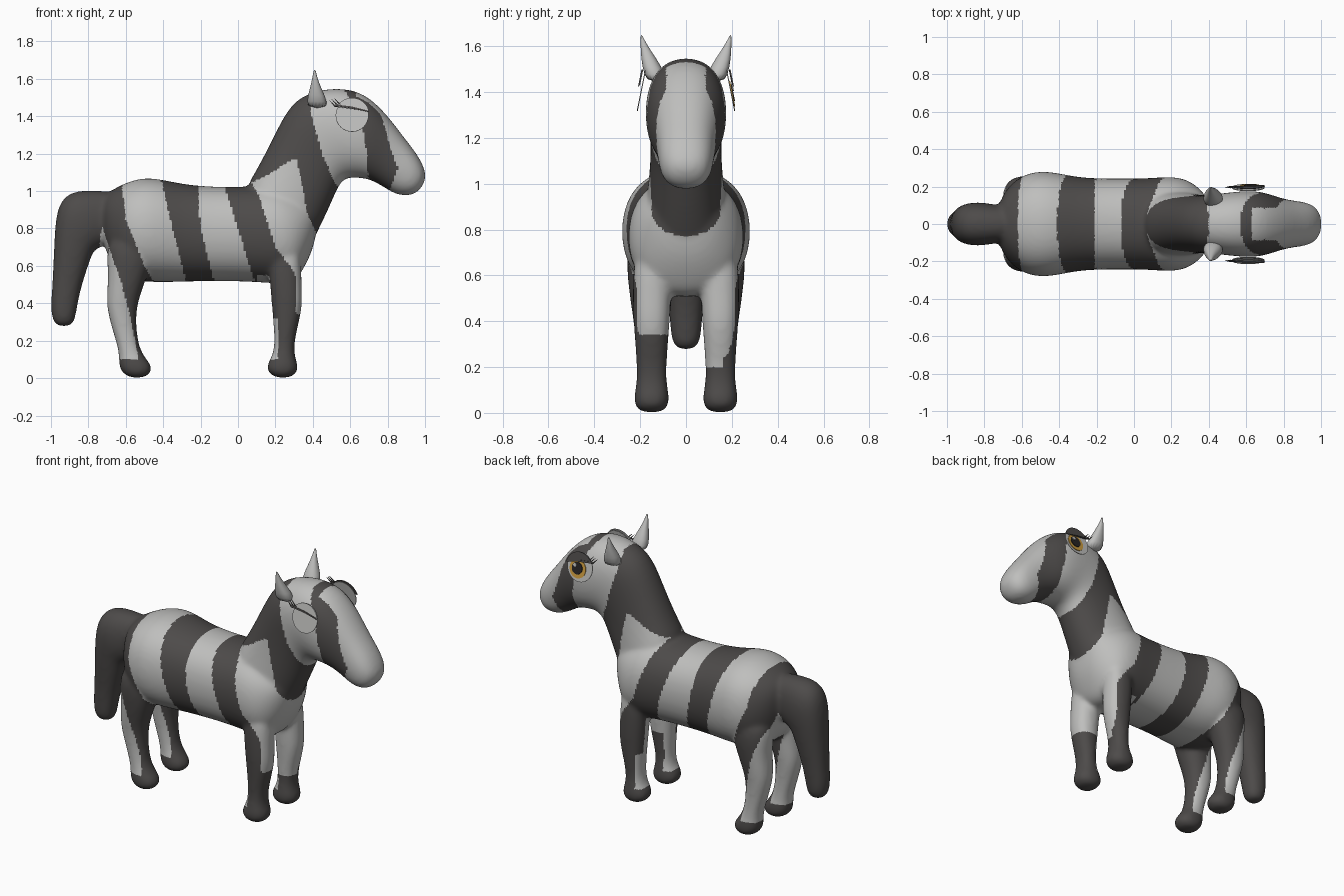
import bpy, bmesh
from math import sin, cos, pi, copysign

cube = bpy.data.objects.get("Cube")
if cube:
    bpy.data.objects.remove(cube)


def material(name, color):
    mat = bpy.data.materials.new(name)
    mat.use_nodes = True
    mat.diffuse_color = (*color, 1)
    shader = next(n for n in mat.node_tree.nodes if n.type == 'BSDF_PRINCIPLED')
    shader.inputs["Base Color"].default_value = (*color, 1)
    shader.inputs["Roughness"].default_value = 0.8
    return mat


light = material("light grey", (0.52, 0.52, 0.51))
dark = material("dark grey", (0.075, 0.07, 0.068))
amber = material("amber", (0.6, 0.33, 0.05))
black = material("pupil black", (0.02, 0.018, 0.018))


def add_object(name, bm, mats):
    mesh = bpy.data.meshes.new(name)
    bmesh.ops.recalc_face_normals(bm, faces=bm.faces)
    bm.to_mesh(mesh)
    bm.free()
    for mat in mats:
        mesh.materials.append(mat)
    obj = bpy.data.objects.new(name, mesh)
    bpy.context.collection.objects.link(obj)
    return obj


def apply_modifiers(obj):
    graph = bpy.context.evaluated_depsgraph_get()
    mesh = bpy.data.meshes.new_from_object(obj.evaluated_get(graph))
    obj.modifiers.clear()
    obj.data = mesh


def power(value):
    return copysign(abs(value) ** 0.88, value)


def loft(bm, rings, center_y=0, sides=16):
    """Skin through rings given as upper point, lower point, half width, y shift."""
    loops = []
    for ax, az, bx, bz, width, shift in rings:
        loop = []
        for i in range(sides):
            a = 2 * pi * i / sides
            c, s = power(cos(a)), power(sin(a))
            loop.append(bm.verts.new(((ax + bx) / 2 + c * (ax - bx) / 2,
                                      center_y + shift + s * width,
                                      (az + bz) / 2 + c * (az - bz) / 2)))
        loops.append(loop)
    for one, two in zip(loops, loops[1:]):
        for i in range(sides):
            j = (i + 1) % sides
            bm.faces.new((one[i], one[j], two[j], two[i]))
    bm.faces.new(loops[0])
    bm.faces.new(loops[-1])


# Torso, neck with head, and tail profiles
torso = [(-.74, .95, -.72, .72, .1), (-.68, 1.01, -.68, .6, .2), (-.58, 1.06, -.6, .52, .275),
         (-.47, 1.085, -.46, .505, .295), (-.3, 1.04, -.3, .51, .25), (-.1, 1.025, -.1, .515, .248),
         (.08, 1.03, .08, .51, .248), (.2, 1.04, .2, .5, .262), (.3, 1.0, .3, .5, .24),
         (.4, .96, .35, .58, .17), (.44, .92, .41, .7, .08)]
neck_head = [(.0, .97, .36, .64, .2), (.09, 1.1, .44, .8, .17), (.19, 1.3, .51, .95, .155),
             (.28, 1.48, .55, 1.05, .16), (.4, 1.54, .6, 1.07, .17), (.54, 1.56, .65, 1.065, .182),
             (.68, 1.53, .7, 1.06, .177), (.8, 1.41, .76, 1.03, .142), (.88, 1.3, .82, .99, .127),
             (.96, 1.2, .88, .97, .12), (1.0, 1.12, .95, .98, .09), (1.005, 1.07, .99, 1.03, .03)]
tail = [(-.62, 1.0, -.64, .74, .09), (-.75, 1.005, -.73, .7, .105), (-.88, 1.01, -.77, .68, .12),
        (-.975, .94, -.78, .65, .115), (-.985, .7, -.8, .6, .1), (-.995, .48, -.845, .46, .075),
        (-1.005, .35, -.865, .34, .07), (-.98, .27, -.88, .275, .05)]

# Leg profiles: height, rear x, front x, half width, sideways shift
front_leg = [(.75, .15, .34, .09, -.01), (.5, .17, .34, .085, 0), (.38, .18, .35, .08, 0),
             (.22, .195, .305, .066, 0), (.13, .19, .3, .066, 0), (.08, .155, .32, .078, 0),
             (.035, .15, .325, .078, 0), (0, .2, .28, .05, 0)]
hind_leg = [(.78, -.72, -.42, .12, 0), (.55, -.69, -.48, .1, .005), (.4, -.71, -.54, .08, 0),
            (.28, -.68, -.545, .066, 0), (.14, -.635, -.525, .062, 0), (.08, -.64, -.465, .075, 0),
            (.035, -.63, -.455, .075, 0), (0, -.58, -.5, .05, 0)]

parts = bmesh.new()
for profile in (torso, neck_head, tail):
    loft(parts, [(*ring, 0) for ring in profile])
for profile in (front_leg, hind_leg):
    for side in (-1, 1):
        loft(parts, [(front, z, rear, z, width, side * shift)
                     for z, rear, front, width, shift in profile], side * .15)
body = add_object("striped_body", parts, [light, dark])

# Fuse the parts into one soft skin
body.modifiers.new("round", 'SUBSURF').levels = 2
fuse = body.modifiers.new("fuse", 'REMESH')
fuse.mode, fuse.voxel_size = 'VOXEL', 0.012
blend = body.modifiers.new("blend", 'SMOOTH')
blend.factor, blend.iterations = 0.5, 12
apply_modifiers(body)

# Stripe outlines in the side plane
stripes = [
    # tail and rump with the front of the hind leg
    [(-1.1, 1.1), (-.63, 1.1), (-.6, .85), (-.5, .6), (-.44, .5), (-.44, 0), (-.53, .1),
     (-.57, .3), (-.62, .5), (-.69, .7), (-.73, .82), (-.75, .6), (-.8, .2), (-1.1, .2)],
    # flank
    [(-.42, 1.1), (-.22, 1.1), (-.2, .8), (-.11, .45), (-.26, .45), (-.35, .8)],
    # shoulder
    [(-.09, 1.08), (.05, 1.08), (.11, .98), (.2, .7), (.28, .6), (.33, .5), (.1, .48), (0, .8)],
    # mane and neck
    [(.03, 1.03), (.13, 1.07), (.31, 1.18), (.35, 1), (.37, .88), (.47, .66), (.56, 1),
     (.52, 1.04), (.45, 1.2), (.385, 1.43), (.41, 1.6), (.2, 1.6)],
    # cheek and brow
    [(.54, 1.6), (.78, 1.6), (.76, 1.42), (.82, 1.22), (.855, 1.12), (.8, .98), (.7, 1),
     (.69, 1.2), (.66, 1.38), (.58, 1.52)],
]


def inside(x, z, outline):
    hit = False
    for (ax, az), (bx, bz) in zip(outline, outline[1:] + outline[:1]):
        if (az > z) != (bz > z) and x < ax + (z - az) * (bx - ax) / (bz - az):
            hit = not hit
    return hit


def is_dark(p):
    if p.z < .1:
        return True
    if p.x > .63 and p.z > 1.1 and abs(p.y) < .085:
        return False  # pale blaze down the face
    if p.x > .1 and p.z < .55:
        outer = abs(p.y) > .16 and p.x < .31
        shin = p.z < (.34 if p.y < 0 else .2) and p.x > .22
        heel = p.x < .215 and p.z < .32
        return (outer or shin) and not heel
    return any(inside(p.x, p.z, outline) for outline in stripes)


body.data.materials.clear()
body.data.materials.append(light)
body.data.materials.append(dark)
for face in body.data.polygons:
    face.material_index = int(is_dark(face.center))
    face.use_smooth = True

# Ears
ear = [(.49, 1.44, .36, 1.44, .05, .125), (.465, 1.51, .375, 1.52, .042, .15),
       (.437, 1.57, .39, 1.57, .026, .172), (.42, 1.62, .4, 1.62, .01, .188),
       (.415, 1.65, .405, 1.65, .003, .195)]
for side, word in ((-1, "near"), (1, "far")):
    bm = bmesh.new()
    loft(bm, [(*ring[:5], side * ring[5]) for ring in ear])
    obj = add_object(word + "_ear", bm, [light])
    obj.modifiers.new("round", 'SUBSURF').levels = 1
    apply_modifiers(obj)
    for face in obj.data.polygons:
        face.use_smooth = True


def plate(name, points, side, depth, mat):
    """Thin flat shape on the tilted eye plane."""
    bm = bmesh.new()
    bm.faces.new([bm.verts.new((.61 + u, side * (.195 - .2 * v + depth), 1.405 + v))
                  for u, v in points])
    obj = add_object(name, bm, [mat])
    thick = obj.modifiers.new("thickness", 'SOLIDIFY')
    thick.thickness, thick.offset = 0.004, 0
    apply_modifiers(obj)


def arc(radius, start=0, end=2 * pi, u=0, v=0, steps=32):
    return [(u + radius * cos(start + (end - start) * i / steps),
             v + radius * sin(start + (end - start) * i / steps))
            for i in range(steps + (end - start < 6))]


# Eyes: the far one is painted, the near one is plain
for side, word, lid in ((-1, "near", light), (1, "far", dark)):
    plate(word + "_eye_white", arc(.088), side, 0, light)
    plate(word + "_eyelid", arc(.093, .25, pi - .5), side, .012, lid)
    plate(word + "_lid_line", [(-.09, .05), (0, .038), (.088, .018), (.088, .025),
                               (0, .047), (-.09, .058)], side, .016, dark)
    for i in range(3):
        u, v = -.07 - .012 * i, .058 - .006 * i
        plate(f"{word}_lash_{i}", [(u, v), (u + .012, v), (u - .028, v + .035)], side, .016, dark)
plate("far_iris", arc(.056, u=.012, v=-.012), 1, .004, amber)
plate("far_pupil", arc(.036, u=.015, v=-.008), 1, .008, black)
plate("far_glint", arc(.011, u=.03, v=.01), 1, .012, light)
